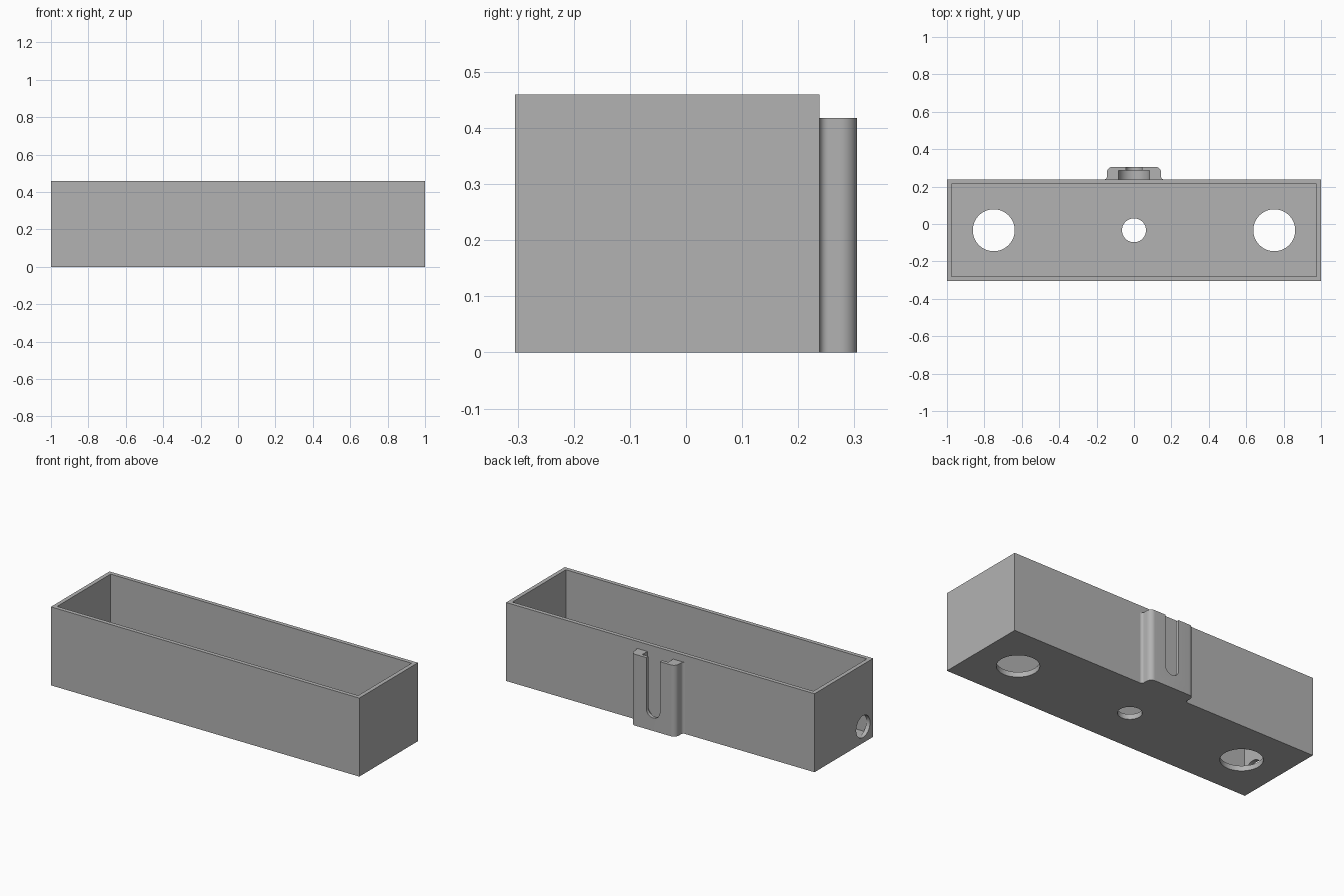
import bpy, bmesh
from math import sin, cos, pi, radians
from mathutils import Vector

cube = bpy.data.objects.get("Cube")
if cube:
    bpy.data.objects.remove(cube, do_unlink=True)

grey = bpy.data.materials.new("plain grey")
grey.use_nodes = True
grey.diffuse_color = (0.45, 0.45, 0.45, 1)
grey.node_tree.nodes["Principled BSDF"].inputs["Base Color"].default_value = (0.45, 0.45, 0.45, 1)

# Box extents
BACK, FRONT, HEIGHT = 0.238, -0.305, 0.46
WALL, FLOOR = 0.024, 0.03
MID = (BACK + FRONT) / 2


def prism(name, points, direction):
    """Extrude a closed outline of 3D points along a direction."""
    bm = bmesh.new()
    face = bm.faces.new([bm.verts.new(p) for p in points])
    out = bmesh.ops.extrude_face_region(bm, geom=[face])
    moved = [v for v in out["geom"] if isinstance(v, bmesh.types.BMVert)]
    bmesh.ops.translate(bm, verts=moved, vec=Vector(direction))
    bmesh.ops.recalc_face_normals(bm, faces=bm.faces)
    mesh = bpy.data.meshes.new(name)
    bm.to_mesh(mesh)
    bm.free()
    mesh.materials.append(grey)
    obj = bpy.data.objects.new(name, mesh)
    bpy.context.collection.objects.link(obj)
    return obj


def arc(cx, cy, r, start, end, steps=10):
    angles = [radians(start + (end - start) * i / steps) for i in range(steps + 1)]
    return [(cx + r * cos(a), cy + r * sin(a)) for a in angles]


def rectangle(x, y0, y1, z):
    return [(-x, y0, z), (x, y0, z), (x, y1, z), (-x, y1, z)]


def cut(target, cutter):
    """Subtract the cutter and discard it."""
    cutter.hide_render = True
    mod = target.modifiers.new("cut", "BOOLEAN")
    mod.operation, mod.solver, mod.object = "DIFFERENCE", "EXACT", cutter
    bpy.context.view_layer.objects.active = target
    bpy.ops.object.modifier_apply(modifier=mod.name)
    bpy.data.objects.remove(cutter, do_unlink=True)


def circle(r):
    return [(r * cos(2 * pi * i / 64), r * sin(2 * pi * i / 64)) for i in range(64)]


# Open-topped box
box = prism("box", rectangle(1, FRONT, BACK, 0), (0, 0, HEIGHT))
cut(box, prism("cavity_cutter", rectangle(1 - WALL, FRONT + WALL, BACK - WALL, FLOOR), (0, 0, HEIGHT)))

# Floor holes
for x, r in ((-0.75, 0.112), (0, 0.064), (0.75, 0.112)):
    hole = [(x + a, MID + b, -0.1) for a, b in circle(r)]
    cut(box, prism("floor_hole_cutter", hole, (0, 0, 0.2)))

# Cable hole in the right end, low and near the front
hole = [(-1.1, -0.212 + a, 0.096 + b) for a, b in circle(0.064)]
cut(box, prism("cable_hole_cutter", hole, (0.2, 0, 0)))

# Hanging bracket: rounded outer corners, flared into the back wall
half = [(0.16, BACK - 0.004)]
half += arc(0.16, BACK + 0.015, 0.015, 270, 180)
half += arc(0.115, 0.275, 0.03, 0, 90)
outline = half + [(-x, y) for x, y in reversed(half)]
bracket = prism("hanging_bracket", [(x, y, 0) for x, y in outline], (0, 0, 0.418))


# Keyhole channel: wide pocket for the screw head, narrow slot for its shank
def channel(name, r, y0, y1):
    outline = [(r, 0.5)] + arc(0, 0.12, r, 0, -180, 24) + [(-r, 0.5)]
    return prism(name, [(x, y0, z) for x, z in outline], (0, y1 - y0, 0))


cut(bracket, channel("head_pocket_cutter", 0.084, BACK - 0.02, 0.285))
cut(bracket, channel("shank_slot_cutter", 0.044, 0.25, 0.35))

# Smooth curved walls, keep edges crisp
bpy.ops.object.select_all(action="DESELECT")
for obj in (box, bracket):
    obj.select_set(True)
bpy.context.view_layer.objects.active = box
bpy.ops.object.shade_smooth_by_angle(angle=radians(30))
